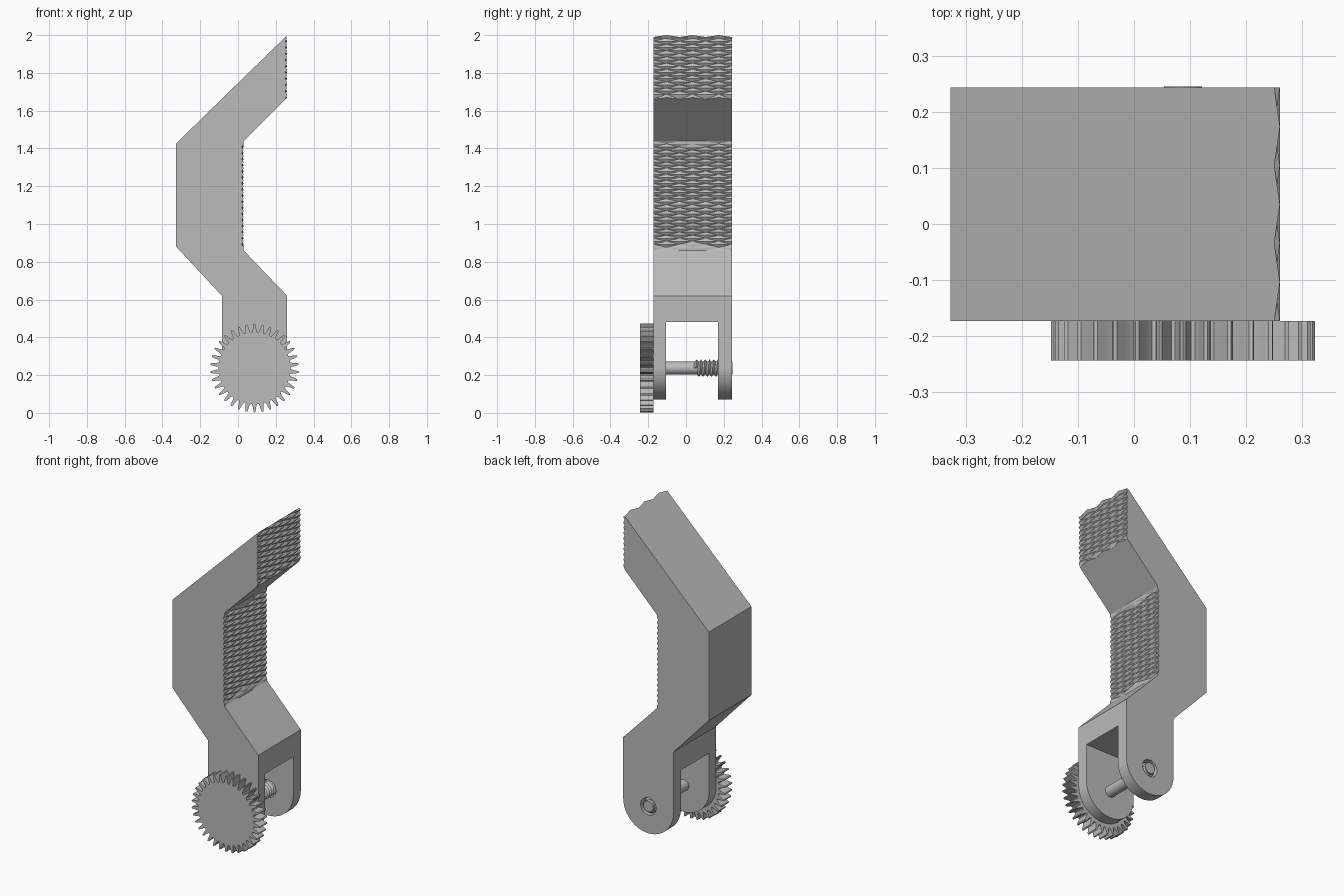
import bpy, bmesh
from math import sin, cos, pi, radians

cube = bpy.data.objects.get("Cube")
if cube:
    bpy.data.objects.remove(cube, do_unlink=True)

grey = bpy.data.materials.new("plain grey")
grey.use_nodes = True
grey.diffuse_color = (0.5, 0.5, 0.5, 1)
grey.node_tree.nodes["Principled BSDF"].inputs["Base Color"].default_value = (0.5, 0.5, 0.5, 1)

AXIS_X, AXIS_Z = 0.0875, 0.237      # wheel and screw axis
FRONT, BACK = -0.173, 0.243         # bracket thickness along y
MID, HALF = (FRONT + BACK) / 2, (BACK - FRONT) / 2


def finish(bm, name, recalc=True):
    if recalc:
        bmesh.ops.recalc_face_normals(bm, faces=bm.faces)
    mesh = bpy.data.meshes.new(name)
    bm.to_mesh(mesh)
    bm.free()
    mesh.materials.append(grey)
    ob = bpy.data.objects.new(name, mesh)
    bpy.context.collection.objects.link(ob)
    return ob


def activate(ob):
    bpy.ops.object.select_all(action='DESELECT')
    ob.select_set(True)
    bpy.context.view_layer.objects.active = ob


def smooth(ob, angle):
    activate(ob)
    bpy.ops.object.shade_smooth_by_angle(angle=radians(angle))


def prism(name, outline, y0, y1):
    """Extrude an x, z outline along y."""
    bm = bmesh.new()
    face = bm.faces.new([bm.verts.new((x, y0, z)) for x, z in outline])
    ext = bmesh.ops.extrude_face_region(bm, geom=[face])
    verts = [g for g in ext["geom"] if isinstance(g, bmesh.types.BMVert)]
    bmesh.ops.translate(bm, verts=verts, vec=(0, y1 - y0, 0))
    return finish(bm, name)


def circle(r, n):
    return [(AXIS_X + r * cos(2 * pi * k / n), AXIS_Z + r * sin(2 * pi * k / n)) for k in range(n)]


# Bracket: outline rows running round the profile, two of them knurled grids
bm = bmesh.new()
COLS, DEPTH = 6, 0.01
rows = []


def edge(x, z):
    rows.append([bm.verts.new((x, y, z)) for y in (FRONT, BACK)])


def knurl(x, z_top, z_low, n, plain_ends):
    step = (z_top - z_low) / n
    first = len(rows)
    for i in range(n + 1):
        row = []
        for j in range(COLS + 1):
            y = FRONT + (BACK - FRONT) * j / COLS
            uncut = plain_ends and min(i, n - i) * step <= (HALF - abs(y - MID)) * 0.22 + 1e-5
            d = DEPTH if (i + j) % 2 == 0 and not uncut else 0
            dz = d if i in (0, n) else 0
            row.append(bm.verts.new((x - d, y, z_top - i * step - dz)))
        rows.append(row)
    # split every cell along its groove
    for i in range(n):
        a, b = rows[first + i], rows[first + i + 1]
        for j in range(COLS):
            p, q, r, s = a[j], a[j + 1], b[j + 1], b[j]
            tris = ((p, q, r), (p, r, s)) if (i + j) % 2 == 0 else ((p, q, s), (q, r, s))
            for t in tris:
                bm.faces.new(t)
    return range(first, first + n)


done = set(knurl(0.26, 2.0, 1.67, 20, False))
done |= set(knurl(0.03, 1.44, 0.86, 36, True))
edge(0.26, 0.62)
for k in range(25):
    a = -pi * k / 24
    edge(AXIS_X + 0.1725 * cos(a), 0.243 + 0.1725 * sin(a))
for x, z in ((-0.085, 0.62), (-0.327, 0.88), (-0.327, 1.427)):
    edge(x, z)
for i, row in enumerate(rows):
    if i not in done:
        bm.faces.new(row + rows[(i + 1) % len(rows)][::-1])
for side in (0, -1):
    bm.faces.new([row[side] for row in rows])
bracket = finish(bm, "bracket")

# Fork gap and rear screw hole
gap = prism("gap_cutter", [(-0.5, -0.1), (0.5, -0.1), (0.5, 0.48), (-0.5, 0.48)], -0.105, 0.17)
hole = prism("hole_cutter", circle(0.053, 32), 0.1, 0.3)
for cutter in (gap, hole):
    cutter.hide_render = True
    mod = bracket.modifiers.new("cut", 'BOOLEAN')
    mod.operation = 'DIFFERENCE'
    mod.solver = 'EXACT'
    mod.object = cutter
    activate(bracket)
    bpy.ops.object.modifier_apply(modifier=mod.name)
    bpy.data.objects.remove(cutter, do_unlink=True)
smooth(bracket, 10)

# Toothed thumb wheel
TEETH = 34
tooth = ((0, 0.236), (0.12, 0.232), (0.2, 0.215), (0.28, 0.199),
         (0.4, 0.19), (0.6, 0.19), (0.72, 0.199), (0.8, 0.215), (0.88, 0.232))
outline = []
for t in range(TEETH):
    for f, r in tooth:
        a = pi / 2 + 2 * pi * (t + f) / TEETH
        outline.append((AXIS_X + r * cos(a), AXIS_Z + r * sin(a)))
smooth(prism("thumb_wheel", outline, -0.243, FRONT), 35)

# Screw shaft
smooth(prism("screw_shaft", circle(0.034, 32), FRONT, 0.245), 30)

# Helical screw thread
N, HALF_TURNS, PITCH = 32, 16, 0.0225
bm = bmesh.new()
grid = []
for m in range(HALF_TURNS + 1):
    ring = []
    for k in range(N + 1):
        a = 2 * pi * k / N
        r = 0.046 if m % 2 else 0.033
        ring.append(bm.verts.new((AXIS_X + r * cos(a), 0.04 + PITCH * (m / 2 + k / N),
                                  AXIS_Z + r * sin(a))))
    grid.append(ring)
for a, b in zip(grid, grid[1:]):
    for k in range(N):
        bm.faces.new((a[k], b[k], b[k + 1], a[k + 1]))
bmesh.ops.remove_doubles(bm, verts=bm.verts, dist=1e-5)
smooth(finish(bm, "screw_thread", recalc=False), 30)
